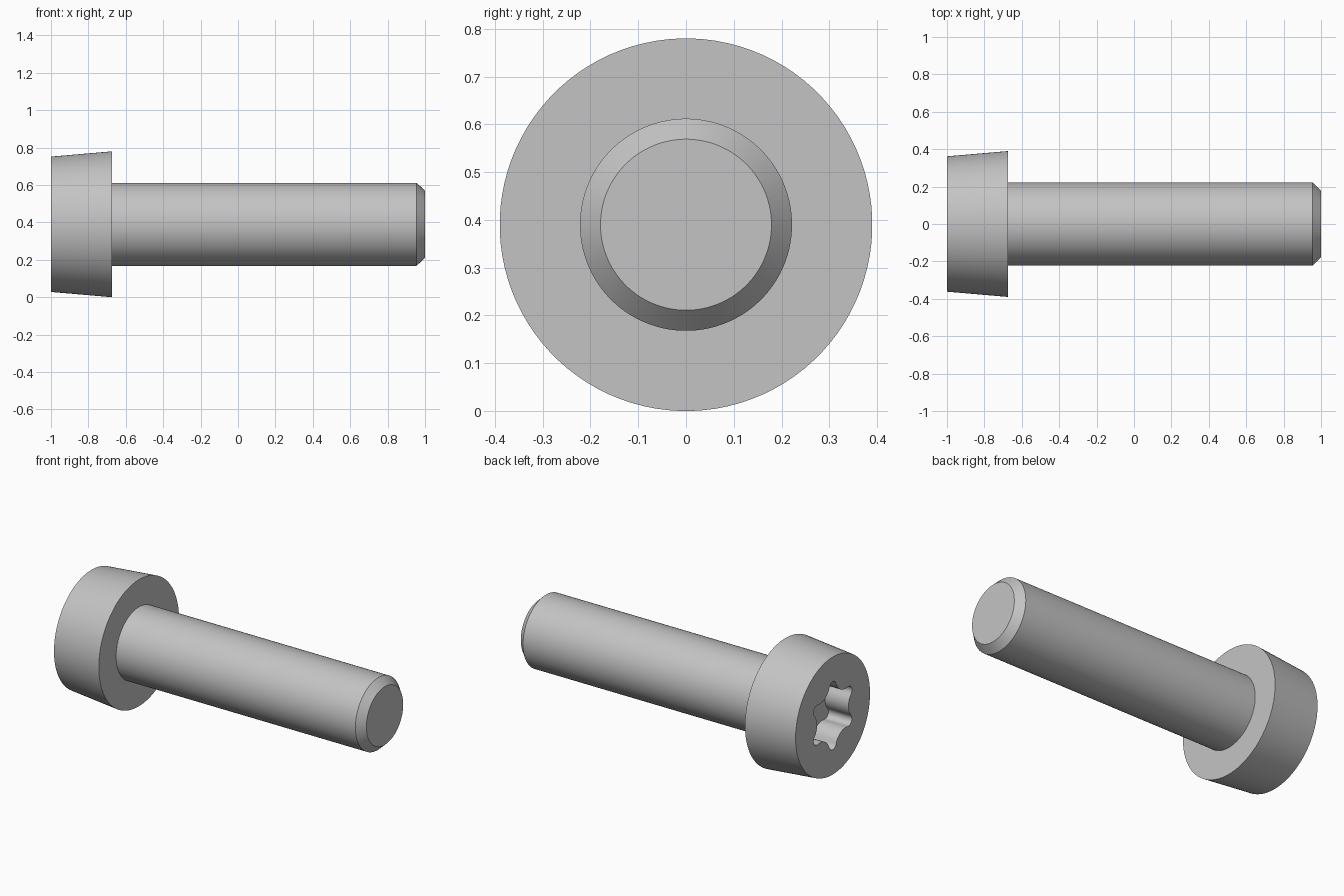
import bpy, bmesh, math

ARC = 8                 # points on each lobe arc and each valley arc
SIDES = 6 * 2 * ARC     # points in every ring
AXIS_Z = 0.39

if "Cube" in bpy.data.objects:
    bpy.data.objects.remove(bpy.data.objects["Cube"], do_unlink=True)

steel = bpy.data.materials.new("grey steel")
steel.use_nodes = True
grey = (0.55, 0.55, 0.55, 1)
steel.diffuse_color = grey
steel.node_tree.nodes["Principled BSDF"].inputs["Base Color"].default_value = grey


def turn(angle):
    return complex(math.cos(angle), math.sin(angle))


def circle(radius):
    """Round ring; real part is up, imaginary part is y."""
    step = math.tau / SIDES
    return [radius * turn((i - (ARC - 1) / 2) * step) for i in range(SIDES)]


def six_lobe(lobe_dist, lobe_r, valley_dist):
    """Six rounded lobes joined by tangent valley arcs."""
    sixth = math.tau / 6
    link = valley_dist * turn(sixth / 2) - lobe_dist
    valley_r = abs(link) - lobe_r
    phi = math.atan2(link.imag, link.real)
    chi = phi - sixth / 2
    points = []
    for k in range(6):
        for j in range(ARC):
            beta = phi * (2 * j / (ARC - 1) - 1)
            points.append(turn(k * sixth) * (lobe_dist + lobe_r * turn(beta)))
        for j in range(ARC):
            psi = chi * (2 * (j + 1) / (ARC + 1) - 1)
            points.append(turn((k + 0.5) * sixth) * (valley_dist - valley_r * turn(-psi)))
    return points


def loft(name, sections, cap_start=False, cap_end=False):
    """Skin a list of (x, ring) sections along the x axis."""
    bm = bmesh.new()
    rings = [[bm.verts.new((x, p.imag, AXIS_Z + p.real)) for p in ring]
             for x, ring in sections]
    for a, b in zip(rings, rings[1:]):
        for i in range(SIDES):
            n = (i + 1) % SIDES
            bm.faces.new((a[i], b[i], b[n], a[n]))
    if cap_start:
        bm.faces.new(rings[0])
    if cap_end:
        bm.faces.new(rings[-1][::-1])
    mesh = bpy.data.meshes.new(name)
    bm.to_mesh(mesh)
    bm.free()
    mesh.materials.append(steel)
    obj = bpy.data.objects.new(name, mesh)
    bpy.context.collection.objects.link(obj)
    bpy.ops.object.select_all(action="DESELECT")
    obj.select_set(True)
    bpy.context.view_layer.objects.active = obj
    bpy.ops.object.shade_smooth_by_angle(angle=math.radians(30))
    return obj


# Tapered head with the driver socket sunk into its end
socket = six_lobe(0.176, 0.034, 0.25)
loft("screw_head", [
    (-0.84, socket),
    (-1.0, socket),
    (-1.0, circle(0.362)),
    (-0.675, circle(0.39)),
    (-0.675, circle(0.222)),
], cap_start=True)

# Plain shank with a chamfered tip
loft("screw_shank", [
    (-0.675, circle(0.222)),
    (0.955, circle(0.222)),
    (1.0, circle(0.179)),
], cap_end=True)
